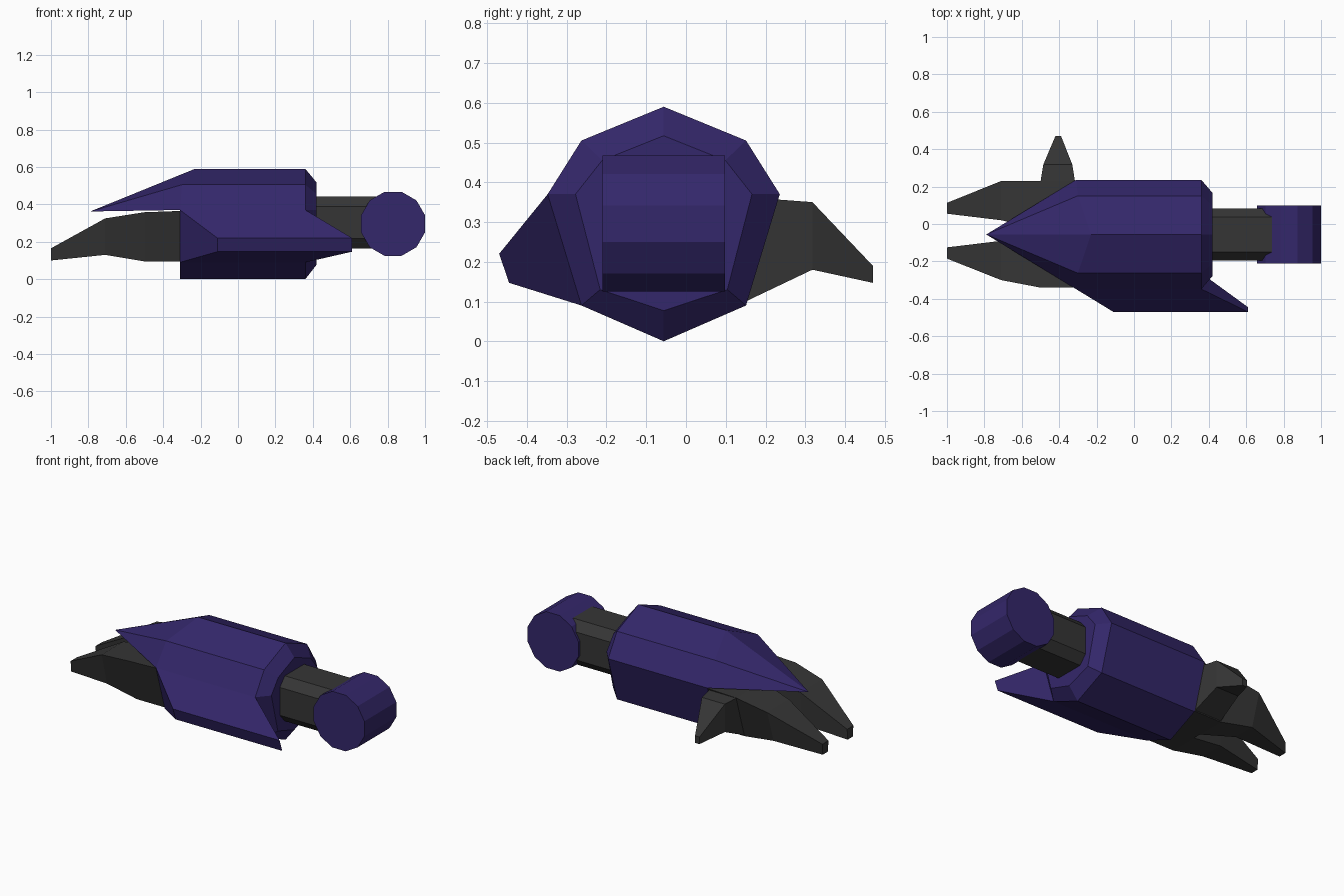
import bpy, bmesh, math
from mathutils import Vector

if "Cube" in bpy.data.objects:
    bpy.data.objects.remove(bpy.data.objects["Cube"])


def material(name, rgb):
    m = bpy.data.materials.new(name)
    m.diffuse_color = (*rgb, 1)
    m.use_nodes = True
    m.node_tree.nodes["Principled BSDF"].inputs["Base Color"].default_value = m.diffuse_color
    return m


PURPLE = material("dark purple", (0.034, 0.020, 0.145))
GREY = material("charcoal grey", (0.036, 0.036, 0.036))


def finish(name, bm, mat):
    bmesh.ops.recalc_face_normals(bm, faces=bm.faces)
    me = bpy.data.meshes.new(name)
    bm.to_mesh(me)
    bm.free()
    me.materials.append(mat)
    ob = bpy.data.objects.new(name, me)
    bpy.context.collection.objects.link(ob)
    return ob


def bridge(bm, a, b):
    n = len(a)
    for i in range(n):
        j = (i + 1) % n
        bm.faces.new((a[i], a[j], b[j], b[i]))


def loft(name, sections, mat):
    """Closed solid through a list of sections with equal point counts."""
    bm = bmesh.new()
    rings = [[bm.verts.new(p) for p in s] for s in sections]
    for a, b in zip(rings, rings[1:]):
        bridge(bm, a, b)
    bm.faces.new(rings[0])
    bm.faces.new(rings[-1])
    return finish(name, bm, mat)


CY = -0.056  # centre line of the arm

# Armoured sleeve: eight-sided shell with a chamfered end and a pointed hood
# Each entry: half width, height, rear x
half = [(0, 0.59, -0.23), (0.207, 0.505, -0.30), (0.292, 0.37, -0.31),
        (0.207, 0.09, -0.31), (0, 0.0, -0.31)]
half_in = [(0, 0.517), (0.155, 0.455), (0.222, 0.37), (0.16, 0.13), (0, 0.077)]
outline = [(w, z, x) for w, z, x in half] + [(-w, z, x) for w, z, x in half[3:0:-1]]
inner = list(half_in) + [(-w, z) for w, z in half_in[3:0:-1]]
bm = bmesh.new()
rear = [bm.verts.new((x, CY + w, z)) for w, z, x in outline]
front = [bm.verts.new((0.36, CY + w, z)) for w, z, x in outline]
lip = [bm.verts.new((0.42, CY + w, z)) for w, z in inner]
bridge(bm, rear, front)
bridge(bm, front, lip)
bm.faces.new(lip)
bm.faces.new(rear[2:7])                       # lower rear wall
tip = bm.verts.new((-0.79, CY, 0.362))
for a, b in ((6, 7), (7, 0), (0, 1), (1, 2), (2, 6)):
    bm.faces.new((rear[a], rear[b], tip))     # hood and its underside
finish("forearm_sleeve", bm, PURPLE)

# Swept side fin growing from the sleeve wall
loft("side_fin", [
    [(-0.31, -0.348, 0.37), (0.36, -0.348, 0.37), (0.36, -0.263, 0.09), (-0.31, -0.263, 0.09)],
    [(-0.11, -0.47, 0.22), (0.61, -0.47, 0.22), (0.61, -0.445, 0.147), (-0.11, -0.445, 0.147)]], PURPLE)

# Upper arm: bevelled bar
def bar(x):
    w, h, cw, ch = 0.14, 0.138, 0.093, 0.085
    pts = [(cw, h), (w, ch), (w, -ch), (cw, -h), (-cw, -h), (-w, -ch), (-w, ch), (-cw, h)]
    return [(x, CY + a, 0.303 + b) for a, b in pts]


loft("upper_arm", [bar(0.40), bar(0.83)], GREY)

# Elbow joint: twelve-sided drum across the arm
def drum(y):
    r = 0.171 / math.cos(math.pi / 12)
    return [(0.829 + r * math.cos(math.radians(15 + 30 * i)), y,
             0.296 + r * math.sin(math.radians(15 + 30 * i))) for i in range(12)]


loft("elbow_joint", [drum(-0.21), drum(0.098)], PURPLE)


# Hand: tapered palm, two claws and a thumb
def trap(x, y0, y1, z0, z1, b0, b1):
    """Section across x: top edge y0..y1 at z1, bottom edge b0..b1 at z0."""
    return [(x, y0, z1), (x, y1, z1), (x, b1, z0), (x, b0, z0)]


loft("palm", [trap(-0.30, -0.34, 0.23, 0.095, 0.365, -0.26, 0.15),
              trap(-0.50, -0.34, 0.23, 0.095, 0.358, -0.26, 0.15)], GREY)
for name, root, mid, end in (
        ("inner_claw", (-0.03, 0.23, -0.03, 0.15), (0.02, 0.23, 0.03, 0.17), (0.055, 0.113, 0.06, 0.11)),
        ("outer_claw", (-0.34, -0.08, -0.26, -0.08), (-0.30, -0.09, -0.25, -0.10), (-0.185, -0.125, -0.18, -0.13))):
    secs = []
    for x, z0, z1, y in ((-0.50, 0.095, 0.358, root), (-0.71, 0.13, 0.325, mid), (-1.0, 0.10, 0.165, end)):
        secs.append(trap(x, y[0], y[1], z0, z1, y[2], y[3]))
    loft(name, secs, GREY)
loft("thumb_claw", [
    [(x0, y, z1), (x1, y, z1), (x1, yb, z0), (x0, yb, z0)]
    for x0, x1, y, yb, z0, z1 in ((-0.50, -0.315, 0.225, 0.15, 0.10, 0.357),
                                  (-0.485, -0.33, 0.318, 0.318, 0.18, 0.35),
                                  (-0.42, -0.39, 0.47, 0.47, 0.147, 0.19))], GREY)
